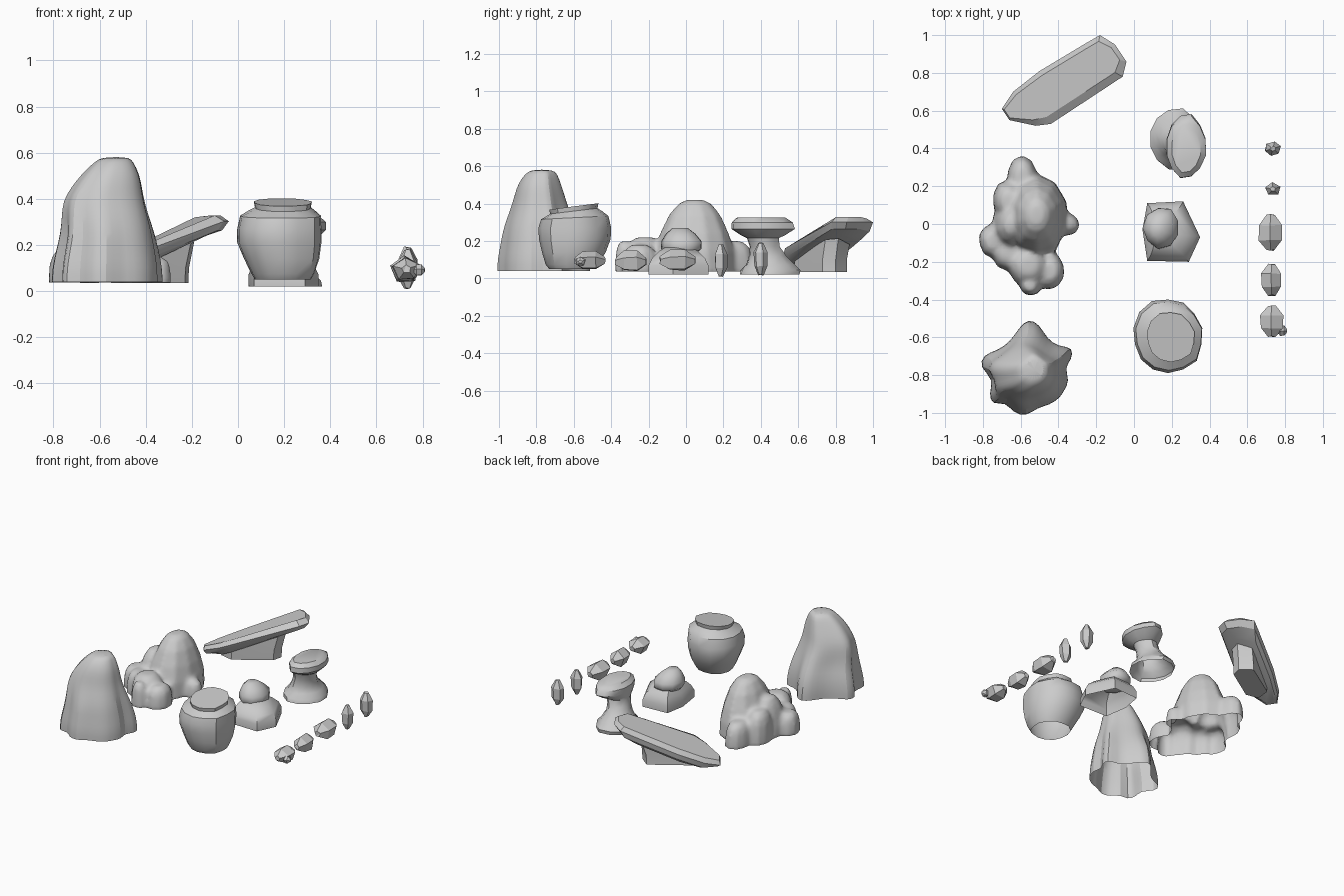
import bpy, bmesh, math, random
from mathutils import Vector

if "Cube" in bpy.data.objects:
    bpy.data.objects.remove(bpy.data.objects["Cube"])

random.seed(4)
stone = bpy.data.materials.new("grey_stone")
stone.diffuse_color = (0.6, 0.6, 0.6, 1)
stone.use_nodes = True
stone.node_tree.nodes["Principled BSDF"].inputs["Base Color"].default_value = stone.diffuse_color


def ring_verts(bm, pts):
    return [bm.verts.new(p) for p in pts]


def bridge(bm, rings, cap_bottom=True, cap_top=True):
    n = len(rings[0])
    for a, b in zip(rings, rings[1:]):
        for i in range(n):
            j = (i + 1) % n
            bm.faces.new((a[i], a[j], b[j], b[i]))
    if cap_bottom:
        bm.faces.new(rings[0][::-1])
    if cap_top:
        bm.faces.new(rings[-1])


def finish(bm, name, subdiv=0, angle=None):
    bmesh.ops.recalc_face_normals(bm, faces=bm.faces)
    mesh = bpy.data.meshes.new(name)
    bm.to_mesh(mesh)
    bm.free()
    ob = bpy.data.objects.new(name, mesh)
    bpy.context.collection.objects.link(ob)
    mesh.materials.append(stone)
    if angle:
        bpy.context.view_layer.objects.active = ob
        ob.select_set(True)
        bpy.ops.object.shade_smooth_by_angle(angle=math.radians(angle))
        ob.select_set(False)
    if subdiv:
        m = ob.modifiers.new("rounding", 'SUBSURF')
        m.levels = m.render_levels = subdiv
    return ob


def loft(bm, rings, n, wobble=0.0, **caps):
    """rings: (z, cx, cy, rx, ry, tilt along y)"""
    radii = [1 + random.uniform(-wobble, wobble) for _ in range(n)]
    out = []
    for z, cx, cy, rx, ry, tilt in rings:
        pts = []
        for i in range(n):
            a = 2 * math.pi * (i + 0.5) / n
            dy = ry * radii[i] * math.sin(a)
            pts.append((cx + rx * radii[i] * math.cos(a), cy + dy, z + tilt * dy))
        out.append(ring_verts(bm, pts))
    bridge(bm, out, **caps)


# Tall rock: lumpy footprint that rounds off towards the peak, hollow below
foot = [(-.34, -.83), (-.37, -.76), (-.33, -.72), (-.32, -.65), (-.40, -.65), (-.46, -.61),
        (-.50, -.53), (-.56, -.50), (-.61, -.55), (-.65, -.62), (-.72, -.67), (-.80, -.69),
        (-.82, -.76), (-.74, -.82), (-.77, -.90), (-.75, -.96), (-.68, -.94), (-.64, -1.0),
        (-.57, -1.02), (-.51, -.97), (-.45, -.96), (-.39, -.92), (-.37, -.88)]
# (z, centre x, centre y, radius x, radius y, amount of footprint kept)
levels = [(.04, -.56, -.77, .23, .23, 1), (.10, -.56, -.77, .23, .23, .95),
          (.18, -.56, -.77, .215, .215, .8), (.25, -.56, -.78, .20, .195, .65),
          (.32, -.57, -.785, .19, .17, .4), (.39, -.58, -.785, .178, .145, .25),
          (.45, -.567, -.785, .155, .13, .2), (.51, -.55, -.785, .125, .11, .15),
          (.56, -.537, -.775, .085, .085, .1), (.582, -.53, -.77, .06, .055, 0)]
bm = bmesh.new()
rings = []
for z, cx, cy, rx, ry, keep in levels:
    pts = []
    for fx, fy in foot:
        d = Vector((fx + .56, fy + .77))
        lump = (d.length - .23) * keep
        d.normalize()
        pts.append((cx + d.x * (rx + lump), cy + d.y * (ry + lump), z))
    rings.append(ring_verts(bm, pts))
bridge(bm, rings, cap_bottom=False)
finish(bm, "tall_rock", 1, 40)

# Clustered rock: overlapping blunt domes fused together, hollow below
domes = [(-.515, .05, .165, .21, .42), (-.65, -.0, .10, .14, .30), (-.75, -.09, .07, .085, .18),
         (-.36, .0, .07, .06, .15), (-.445, -.25, .075, .10, .18), (-.56, -.22, .11, .11, .22),
         (-.55, -.33, .055, .05, .20), (-.67, -.15, .08, .09, .19), (-.59, .25, .08, .105, .20),
         (-.66, .12, .09, .11, .25)]
bm = bmesh.new()
for cx, cy, rx, ry, top in domes:
    h = top - .02
    sides = (((0, 1.06), (.3, 1.02), (.55, .88), (.8, .66), (.95, .42), (1, .22)) if top > .28 else
             ((0, 1.04), (.35, 1.02), (.65, .95), (.85, .80), (1, .45)))
    loft(bm, [(.02 + h * t, cx, cy, rx * s, ry * s, 0) for t, s in sides], 10, .06)
cluster = finish(bm, "clustered_rock")
m = cluster.modifiers.new("fuse", 'REMESH')
m.mode = 'VOXEL'
m.voxel_size = .016
m = cluster.modifiers.new("soften", 'SMOOTH')
m.iterations = 4
fused = bpy.data.meshes.new_from_object(
    cluster.evaluated_get(bpy.context.evaluated_depsgraph_get()))
bpy.data.objects.remove(cluster)
bm = bmesh.new()
bm.from_mesh(fused)
bmesh.ops.bisect_plane(bm, geom=bm.verts[:] + bm.edges[:] + bm.faces[:],
                       plane_co=(0, 0, .037), plane_no=(0, 0, 1), clear_inner=True)
finish(bm, "clustered_rock", 0, 60)

# Leaning slab: outline laid on a slope, with a wide chamfer and an undercut
edge = [(-.70, .61), (-.66, .55), (-.52, .52), (-.44, .53), (-.06, .78), (-.04, .86),
        (-.10, .95), (-.18, 1.0), (-.25, .96), (-.50, .81), (-.64, .70)]
centre = Vector((-.38, .74))
along = Vector((.85, .53)).normalized()


def slab_ring(length, width, shift, drop):
    pts = []
    for p in edge:
        d = Vector(p) - centre
        a = along * d.dot(along)
        q = centre + a * length + (d - a) * width + Vector(shift)
        z = min(.075 + .46 * (q.x + .70) + .04 * (q.y - .74), .328)
        pts.append((q.x, q.y, max(z - drop, .035)))
    return pts


bm = bmesh.new()
bridge(bm, [ring_verts(bm, slab_ring(*a)) for a in
            ((.76, .72, (-.03, -.01), .09), (.93, .92, (-.005, 0), .065),
             (1, 1, (0, 0), .025), (.95, .74, (-.01, .0), .0))])
finish(bm, "leaning_slab", 0, 30)

# Block propping up the slab, undercut at its tall end
bm = bmesh.new()
low = [(-.55, .60), (-.46, .58), (-.23, .73), (-.215, .80), (-.29, .86), (-.54, .70)]
rings = [[(x, y, .035) for x, y in low],
         [(x * .99, y, min(.10, .02 + .4 * (x + .7))) for x, y in low],
         [(x + .025, y + .015, .01 + .42 * (x + .70)) for x, y in low]]
bridge(bm, [ring_verts(bm, r) for r in rings])
finish(bm, "slab_support", 0, 30)

# Mushroom-shaped rock: wide hollow foot, narrow neck, leaning cap
bm = bmesh.new()
loft(bm, [(.02, .225, .445, .145, .16, 0), (.045, .22, .45, .145, .16, 0),
          (.075, .22, .45, .115, .13, 0), (.12, .225, .435, .088, .10, 0),
          (.17, .235, .42, .08, .08, 0), (.215, .245, .41, .08, .085, 0),
          (.235, .26, .41, .095, .125, 0), (.265, .275, .41, .11, .17, 0),
          (.30, .275, .405, .11, .163, 0), (.325, .275, .40, .08, .13, 0)],
     12, .05, cap_bottom=False)
finish(bm, "mushroom_rock", 0, 40)

# Low rock on a five-cornered hollow foot
foot = [(.29, -.20), (.35, -.07), (.26, .12), (.07, .11), (.045, -.03), (.07, -.195)]
mid = Vector((.18, -.04))
bm = bmesh.new()
rings = []
for z, s, dx in ((.02, 1, 0), (.07, 1, 0), (.11, .88, 0), (.145, .66, -.01), (.165, .45, -.025)):
    rings.append(ring_verts(bm, [((mid.x + (x - mid.x) * s + dx), mid.y + (y - mid.y) * s, z)
                                 for x, y in foot]))
bridge(bm, rings, cap_bottom=False)
finish(bm, "low_rock", 0, 45)

# Round knob on the low rock
bm = bmesh.new()
loft(bm, [(.13, .155, -.025, .075, .08, 0), (.16, .145, -.02, .096, .11, 0),
          (.20, .145, -.02, .097, .108, 0), (.238, .135, -.025, .07, .08, 0),
          (.27, .13, -.03, .035, .042, 0)], 9, .05)
finish(bm, "low_rock_knob", 0, 50)

# Pot-shaped rock with a tilted flat top, hollow below
bm = bmesh.new()
loft(bm, [(.05, .195, -.61, .125, .125, 0), (.075, .195, -.61, .14, .145, 0),
          (.14, .19, -.60, .168, .175, 0), (.21, .18, -.595, .188, .197, 0),
          (.27, .18, -.595, .188, .20, 0), (.325, .185, -.595, .18, .185, .05),
          (.345, .19, -.60, .15, .155, .1), (.36, .195, -.60, .125, .13, .12),
          (.385, .195, -.60, .13, .135, .13)], 14, .05, cap_bottom=False)
finish(bm, "pot_rock", 0, 40)


# Row of small faceted crystals
def crystal(name, centre, half, axis, sides):
    """Two offset rings and blunt tips running along the given axis."""
    bm = bmesh.new()
    c, h = Vector(centre), Vector(half)
    u, v = [k for k in range(3) if k != axis]
    rings = []
    for t, s in ((-1, .35), (-.45, .95), (.4, 1), (1, .35)):
        pts = []
        for i in range(sides):
            a = 2 * math.pi * (i + .3) / sides
            p = c.copy()
            p[axis] += h[axis] * t * random.uniform(.9, 1.0)
            p[u] += h[u] * s * math.cos(a) * random.uniform(.9, 1.08)
            p[v] += h[v] * s * math.sin(a) * random.uniform(.9, 1.08)
            pts.append(p)
        rings.append(ring_verts(bm, pts))
    bridge(bm, rings)
    bmesh.ops.triangulate(bm, faces=[f for f in bm.faces if len(f.verts) > 4])
    finish(bm, name)


crystal("crystal_1", (.735, .40, .105), (.044, .04, .09), 2, 6)
crystal("crystal_2", (.735, .185, .095), (.042, .037, .088), 2, 5)
crystal("crystal_3", (.725, -.045, .095), (.068, .098, .06), 1, 5)
crystal("crystal_4", (.73, -.295, .09), (.058, .086, .06), 1, 5)
crystal("crystal_5", (.73, -.515, .095), (.062, .085, .052), 1, 5)
crystal("crystal_chip", (.785, -.565, .09), (.026, .028, .026), 0, 5)
